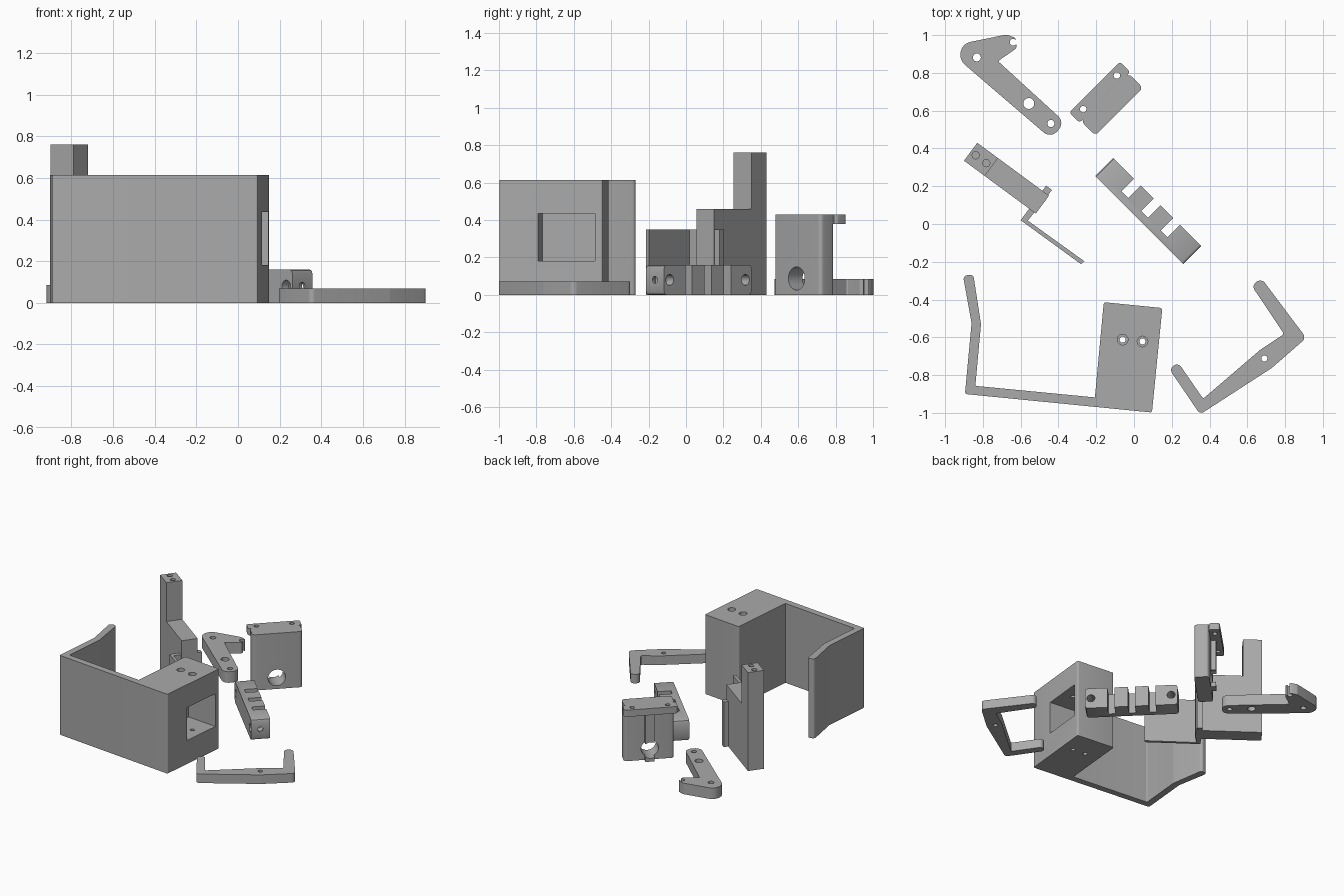
import bpy, bmesh, math
from mathutils import Vector, Matrix

if "Cube" in bpy.data.objects:
    bpy.data.objects.remove(bpy.data.objects["Cube"])

grey = bpy.data.materials.new("mid_grey")
grey.diffuse_color = (0.40, 0.40, 0.40, 1)
grey.use_nodes = True
grey.node_tree.nodes["Principled BSDF"].inputs["Base Color"].default_value = grey.diffuse_color
R2 = math.sqrt(0.5)


def fillet(points, n=6):
    """Round each corner (x, y, radius) of a closed outline."""
    out = []
    for i, (x, y, r) in enumerate(points):
        p = Vector((x, y))
        a = (Vector(points[i - 1][:2]) - p)
        b = (Vector(points[(i + 1) % len(points)][:2]) - p)
        if r <= 0:
            out.append(p)
            continue
        half = a.angle(b) / 2
        d = min(r / math.tan(half), a.length * 0.498, b.length * 0.498)
        r = d * math.tan(half)
        a.normalize()
        b.normalize()
        c = p + (a + b).normalized() * (r / math.sin(half))
        s, e = p + a * d - c, p + b * d - c
        turn = s.angle_signed(e)
        for k in range(n + 1):
            t = -turn * k / n
            out.append(c + Matrix.Rotation(t, 2) @ s)
    return out


def finish(name, bm):
    bmesh.ops.recalc_face_normals(bm, faces=bm.faces)
    me = bpy.data.meshes.new(name)
    bm.to_mesh(me)
    bm.free()
    me.materials.append(grey)
    ob = bpy.data.objects.new(name, me)
    bpy.context.collection.objects.link(ob)
    return ob


def prism(name, points, z0, z1):
    """Extrude a rounded outline from z0 to z1."""
    bm = bmesh.new()
    f = bm.faces.new([bm.verts.new((p.x, p.y, z0)) for p in fillet(points)])
    g = bmesh.ops.extrude_face_region(bm, geom=[f])
    bmesh.ops.translate(bm, vec=(0, 0, z1 - z0),
                        verts=[v for v in g["geom"] if isinstance(v, bmesh.types.BMVert)])
    return finish(name, bm)


def rod(center, radius, length, axis=(0, 0, 1)):
    """Cylinder centred on a point along an axis."""
    bm = bmesh.new()
    m = Matrix.Translation(center) @ Vector(axis).to_track_quat('Z', 'Y').to_matrix().to_4x4()
    bmesh.ops.create_cone(bm, cap_ends=True, segments=32, radius1=radius,
                          radius2=radius, depth=length, matrix=m)
    return finish("tool", bm)


def combine(ob, tools, op='DIFFERENCE'):
    for t in tools:
        mod = ob.modifiers.new("bool", 'BOOLEAN')
        mod.operation, mod.solver, mod.object = op, 'EXACT', t
        bpy.context.view_layer.update()
        me = bpy.data.meshes.new_from_object(
            ob.evaluated_get(bpy.context.evaluated_depsgraph_get()))
        ob.modifiers.clear()
        ob.data = me
        bpy.data.objects.remove(t)


def smooth(ob):
    bpy.ops.object.select_all(action='DESELECT')
    ob.select_set(True)
    bpy.context.view_layer.objects.active = ob
    bpy.ops.object.shade_smooth_by_angle(angle=math.radians(30))


def diag(u, v):
    """Point on the 45 degree frame: u runs to +x+y, v to +x-y."""
    return ((u + v) * R2, (u - v) * R2)


def box_uv(name, u0, u1, v0, v1, z0, z1, r=0.0):
    return prism(name, [(*diag(u, v), r) for u, v in
                        ((u0, v0), (u0, v1), (u1, v1), (u1, v0))], z0, z1)


# Housing: hollow block with a long wall and a bent side wall
housing = prism("housing", [
    (-0.895, -0.9, 0.012), (0.095, -0.998, 0.01), (0.15, -0.445, 0.012),
    (-0.16, -0.414, 0.012), (-0.207, -0.918, 0), (-0.84, -0.857, 0.008),
    (-0.81, -0.53, 0.03), (-0.851, -0.266, 0.02), (-0.905, -0.275, 0.02),
    (-0.86, -0.525, 0.03)], 0, 0.613)
# Pocket opening through the right face of the block
ux, uy = Vector((-0.995, 0.0985)), Vector((0.0985, 0.995))
mouth = Vector((0.131, -0.638))
corners = [mouth + ux * a + uy * b for a, b in
           ((-0.03, -0.153), (0.245, -0.153), (0.245, 0.153), (-0.03, 0.153))]
cuts = [prism("tool", [(c.x, c.y, 0) for c in corners], 0.182, 0.435)]
# Counterbored screw holes
for x, y in ((-0.06, -0.612), (0.045, -0.622)):
    cuts += [rod((x, y, 0.3), 0.016, 0.8), rod((x, y, 0.613), 0.028, 0.06)]
combine(housing, cuts)

# Angled lever lying on the ground
lever = prism("angled_lever", [
    (0.185, -0.765, 0.027), (0.235, -0.735, 0.027), (0.366, -0.925, 0.01),
    (0.667, -0.667, 0.05), (0.794, -0.582, 0.012), (0.622, -0.325, 0.03),
    (0.675, -0.288, 0.03), (0.912, -0.603, 0.03), (0.73, -0.762, 0.05),
    (0.35, -1.008, 0.024)], 0, 0.07)
combine(lever, [rod((0.69, -0.712, 0), 0.016, 0.4)])

# Stepped bracket: bar, tall post, end strip and thin arm
bracket = prism("stepped_bracket", [
    (-0.9, 0.335, 0), (-0.52, 0.055, 0), (-0.45, 0.15, 0), (-0.83, 0.43, 0)], 0, 0.46)
post = prism("bracket_post", [
    (-0.9, 0.335, 0), (-0.79, 0.254, 0), (-0.72, 0.349, 0), (-0.83, 0.43, 0)], 0, 0.76)
strip = prism("bracket_arm", [
    (-0.6, 0.02, 0), (-0.28, -0.213, 0), (-0.263, -0.197, 0), (-0.562, 0.018, 0),
    (-0.434, 0.18, 0), (-0.465, 0.203, 0)], 0, 0.348)
combine(bracket, [post, strip], 'UNION')
combine(bracket, [rod((x, y, 0.76), 0.019, 0.2) for x, y in ((-0.838, 0.364), (-0.782, 0.322))])

# Notched bar with end hole and two cross holes
V0, V1, U0, U1 = -0.325, 0.335, 0.034, 0.170
bm = bmesh.new()
c = 0.018
loop = [(V0 + c, 0), (V1 - c, 0), (V1 - c * .3, c * .3), (V1, c), (V1, 0.16 - c),
        (V1 - c * .3, 0.16 - c * .3), (V1 - c, 0.16), (V0 + c, 0.16),
        (V0 + c * .3, 0.16 - c * .3), (V0, 0.16 - c), (V0, c), (V0 + c * .3, c * .3)]
rings = [[bm.verts.new((*diag(u, v), z)) for v, z in loop] for u in (U0, U1)]
for ring in rings:
    bm.faces.new(ring)
for i in range(len(loop)):
    j = (i + 1) % len(loop)
    bm.faces.new((rings[0][i], rings[0][j], rings[1][j], rings[1][i]))
notched = finish("notched_bar", bm)
cuts = [box_uv("tool", U1 - 0.095, U1 + 0.1, V0 + a, V0 + b, -0.1, 0.3)
        for a, b in ((0.156, 0.207), (0.304, 0.354), (0.45, 0.5))]
for v in (V0 + 0.045, V1 - 0.042):
    cuts.append(rod((*diag(0.1, v), 0.08), 0.029, 0.4, (1, 1, 0)))
cuts.append(rod((*diag(0.1, V1), 0.08), 0.019, 0.16, (1, -1, 0)))
combine(notched, cuts)

# Upright plate with overhanging flange, rear rib and large cross hole
upright = box_uv("upright_plate", 0.187, 0.543, -0.583, -0.476, 0, 0.43, 0.022)
flange = box_uv("plate_flange", 0.175, 0.555, -0.66, -0.583, 0.378, 0.43, 0.016)
web = box_uv("flange_web", 0.195, 0.535, -0.62, -0.55, 0.378, 0.43)
rib = box_uv("rear_rib", 0.332, 0.398, -0.62, -0.56, 0, 0.40)
combine(upright, [flange, web, rib], 'UNION')
combine(upright, [rod((*diag(0.36, -0.53), 0.087), 0.062, 0.5, (1, -1, 0))]
        + [rod((*diag(u, -0.62), 0.42), 0.017, 0.3) for u in (0.24, 0.492)])

# Hooked arm with pivot holes and an open notch at its short end
hooked = prism("hooked_arm", [
    (-0.91, 0.955, 0.07), (-0.675, 1.003, 0.03), (-0.625, 0.985, 0.02),
    (-0.622, 0.93, 0.018), (-0.72, 0.862, 0.008), (-0.365, 0.538, 0.05),
    (-0.44, 0.452, 0.05), (-0.925, 0.868, 0.07)], 0, 0.085)
# straighten the heel: add a round boss where the two arms meet
combine(hooked, [rod((-0.832, 0.88, 0.0425), 0.068, 0.085)], 'UNION')
combine(hooked, [rod((x, y, 0), r, 0.4) for x, y, r in (
    (-0.832, 0.882, 0.021), (-0.557, 0.638, 0.029), (-0.44, 0.532, 0.019),
    (-0.64, 0.962, 0.018), (-0.622, 0.964, 0.014))])

for part in (housing, lever, bracket, notched, upright, hooked):
    smooth(part)
